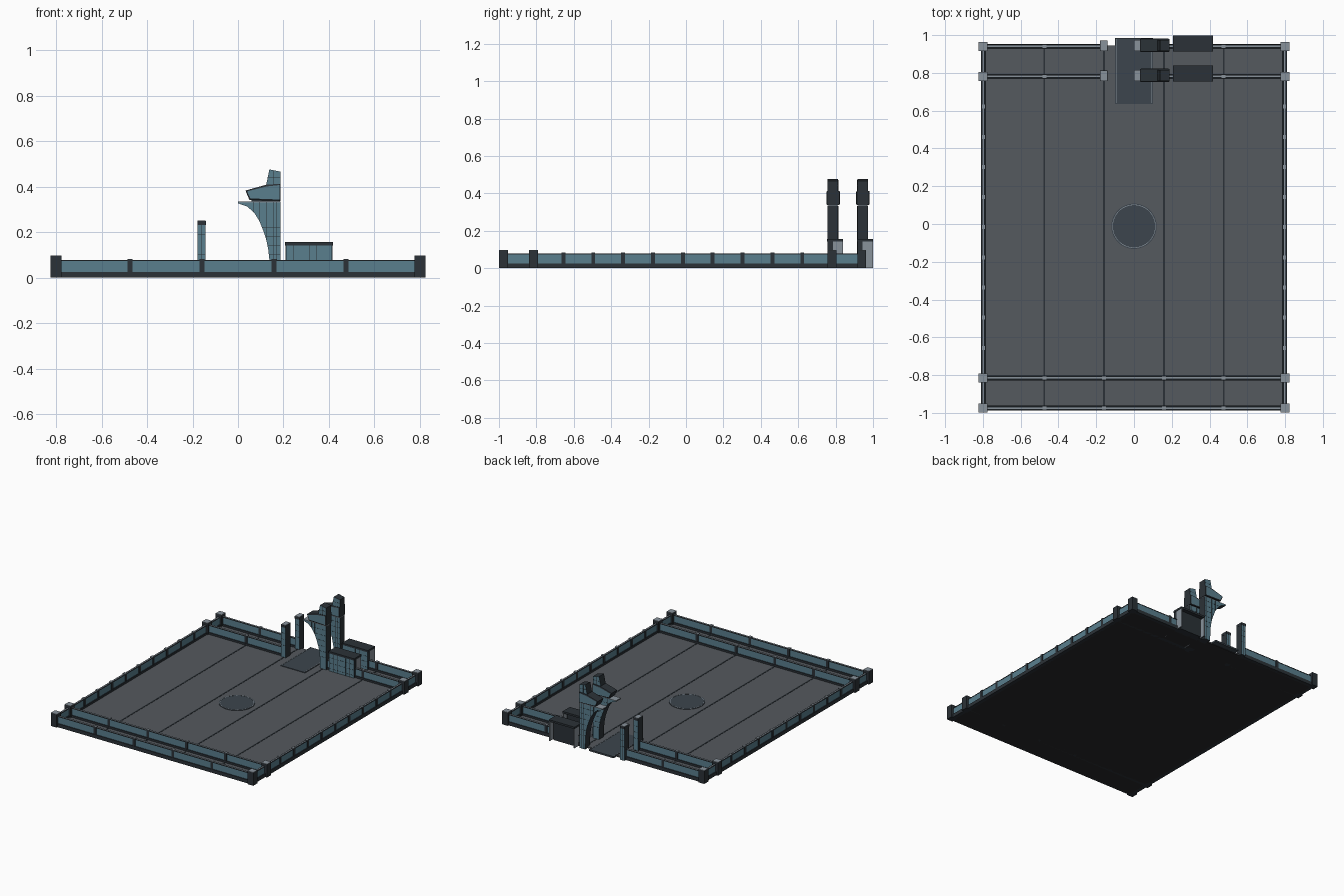
import bpy, bmesh, math
from mathutils import Matrix, Vector

if "Cube" in bpy.data.objects:
    bpy.data.objects.remove(bpy.data.objects["Cube"])


def mat(name, r, g, b):
    m = bpy.data.materials.new(name)
    m.diffuse_color = (r, g, b, 1)
    m.use_nodes = True
    m.node_tree.nodes["Principled BSDF"].inputs["Base Color"].default_value = m.diffuse_color
    return m


GLASS = mat("blue_glass", 0.10, 0.21, 0.27)
DARK = mat("dark_metal", 0.024, 0.031, 0.038)
LIGHT = mat("light_metal", 0.25, 0.29, 0.33)
FLOOR = mat("floor_grey", 0.09, 0.10, 0.112)
UNDER = mat("underside", 0.022, 0.022, 0.024)
PAD = mat("pad_slate", 0.045, 0.06, 0.075)


def finish(name, bm, *mats):
    me = bpy.data.meshes.new(name)
    bmesh.ops.recalc_face_normals(bm, faces=bm.faces)
    bm.to_mesh(me)
    bm.free()
    for m in mats:
        me.materials.append(m)
    ob = bpy.data.objects.new(name, me)
    bpy.context.collection.objects.link(ob)
    return ob


def boxes(name, m, items):
    """One object from boxes given as (x0, x1, y0, y1, z0, z1)."""
    bm = bmesh.new()
    for x0, x1, y0, y1, z0, z1 in items:
        c = Vector((x0 + x1, y0 + y1, z0 + z1)) / 2
        s = (x1 - x0, y1 - y0, z1 - z0, 1)
        bmesh.ops.create_cube(bm, size=1, matrix=Matrix.Translation(c) @ Matrix.Diagonal(s))
    return finish(name, bm, m)


def prism(name, pts, y0, y1, frame=0.0):
    """Extrude an x-z profile along y; dark sides, glass front and back."""
    bm = bmesh.new()
    f = bm.faces.new([bm.verts.new((x, y0, z)) for x, z in pts])
    r = bmesh.ops.extrude_face_region(bm, geom=[f])
    bmesh.ops.translate(bm, vec=(0, y1 - y0, 0),
                        verts=[v for v in r["geom"] if isinstance(v, bmesh.types.BMVert)])
    bm.normal_update()
    caps = [f for f in bm.faces if abs(f.normal.y) > 0.9]
    if frame:
        bmesh.ops.inset_individual(bm, faces=caps, thickness=frame, depth=-0.003)
    for f in caps:
        f.material_index = 1
    return finish(name, bm, DARK, GLASS)


# Key grid positions
PX, PY = 0.317, 0.1596
XS = [-0.475, -0.158, 0.158, 0.475]
ROWS = [-0.975, -0.815, 0.781, 0.94]
BACK = ROWS[2:]
WX = 0.797

# Floor slab, seams and underside grid
boxes("floor_slab", FLOOR, [(-0.79, 0.79, -0.98, 0.945, 0.004, 0.012)])
boxes("floor_underside", UNDER, [(-0.79, 0.79, -0.98, 0.945, 0, 0.004)])
boxes("floor_seams", DARK, [(x - 0.005, x + 0.005, -0.98, 0.945, 0.011, 0.0135) for x in XS])

# Walls: plinth, glass, rails and small posts
runs = [(-WX, WX, y, y) for y in ROWS[:2]]
runs += [r for y in BACK for r in ((-WX, -0.16, y, y), (0.185, WX, y, y))]
runs += [(s * WX, s * WX, ROWS[0], ROWS[3]) for s in (-1, 1)]


def wall(name, m, half, z0, z1):
    items = []
    for x0, x1, y0, y1 in runs:
        dx, dy = (half, 0) if x0 == x1 else (0, half)
        items.append((x0 - dx, x1 + dx, y0 - dy, y1 + dy, z0, z1))
    boxes(name, m, items)


wall("wall_plinth", DARK, 0.013, 0, 0.026)
wall("wall_glass", GLASS, 0.007, 0.026, 0.074)
wall("wall_top_rail", DARK, 0.009, 0.073, 0.077)
wall("wall_rail_strip", LIGHT, 0.004, 0.077, 0.0785)

spots = [(x, y) for y in ROWS[:2] for x in XS]
spots += [(x, y) for y in BACK for x in (XS[0], XS[3])]
spots += [(s * WX, ROWS[1] + PY * k) for s in (-1, 1) for k in range(1, 10)]
corners = [(s * 0.80, y) for s in (-1, 1) for y in ROWS]


def posts(name, pts, h, z):
    boxes(name, DARK, [(x - h, x + h, y - h, y + h, 0, z - 0.003) for x, y in pts])
    boxes(name + "_caps", LIGHT, [(x - h, x + h, y - h, y + h, z - 0.003, z) for x, y in pts])


posts("wall_posts", spots, 0.0105, 0.083)
posts("corner_posts", corners, 0.0235, 0.098)

# Entrance mat with light edge strips
boxes("entrance_mat", PAD, [(-0.1, 0.1, 0.636, 0.985, 0.004, 0.016)])
boxes("mat_edges", LIGHT, [(s * 0.094 - 0.002, s * 0.094 + 0.002, 0.64, 0.98, 0.015, 0.0175)
                           for s in (-1, 1)])


# Plain round floor medallion: disc and ring
def ring(name, m, r0, r1, z0, z1):
    bm = bmesh.new()
    n = 48
    prof = [(r0, z0), (r1, z0), (r1, z1), (r0, z1)]
    loops = [[bm.verts.new((r * math.cos(2 * math.pi * i / n),
                            r * math.sin(2 * math.pi * i / n) - 0.012, z))
              for r, z in prof] for i in range(n)]
    for i in range(n):
        a, b = loops[i], loops[(i + 1) % n]
        for k in range(4):
            bm.faces.new((a[k], b[k], b[(k + 1) % 4], a[(k + 1) % 4]))
    finish(name, bm, m)


bm = bmesh.new()
bmesh.ops.create_cone(bm, cap_ends=True, segments=48, radius1=0.12, radius2=0.12,
                      depth=0.005, matrix=Matrix.Translation((0, -0.012, 0.0125)))
finish("floor_medallion", bm, PAD)
ring("medallion_ring", LIGHT, 0.112, 0.115, 0.014, 0.016)

# Tower profiles (x, z)
CURVE = [(0.14, 0), (0.138, 0.08), (0.133, 0.125), (0.125, 0.165), (0.112, 0.205),
         (0.094, 0.25), (0.07, 0.287), (0.04, 0.313), (0.0, 0.327)]
CABIN = [(0.05, 0.342), (0.187, 0.338), (0.187, 0.413), (0.125, 0.409), (0.033, 0.383)]
HEAD = [(0.124, 0.408), (0.187, 0.411), (0.187, 0.466), (0.138, 0.476)]


def curve_x(z):
    for (xa, za), (xb, zb) in zip(CURVE, CURVE[1:]):
        if za <= z <= zb:
            return xa + (xb - xa) * (z - za) / (zb - za)


for tag, y in zip(("inner", "outer"), BACK):
    a, b = y - 0.024, y + 0.033
    # Curved gate tower with ledge, cabin and head
    prism(tag + "_tower_shaft", CURVE + [(0.0, 0.331), (0.187, 0.333), (0.187, 0)], a, b)
    boxes(tag + "_tower_ledge", LIGHT, [(0.0, 0.187, a, b, 0.331, 0.335)])
    boxes(tag + "_tower_neck", DARK, [(0.06, 0.185, a + 0.005, b - 0.005, 0.333, 0.343)])
    cab = prism(tag + "_tower_cabin", CABIN, a - 0.003, b + 0.006, 0.008)
    prism(tag + "_tower_head", HEAD, a, b)
    # Mullions on both faces
    bars = [(curve_x(z), 0.187, z - 0.0008, z + 0.0008) for z in (0.1, 0.14, 0.18, 0.22, 0.26, 0.3)]
    bars += [(x - 0.0008, x + 0.0008, 0, 0.333) for x in (0.155, 0.171)]
    bars += [(x - 0.0008, x + 0.0008, z, 0.333) for x, z in ((0.125, 0.165), (0.094, 0.25), (0.07, 0.287))]
    bars += [(0.155, 0.1566, 0.412, 0.47), (0.13, 0.187, 0.44, 0.4416)]
    boxes(tag + "_tower_mullions", DARK, [(p, q, f - 0.0008, f + 0.0008, r, s)
                                          for p, q, r, s in bars for f in (a, b)])

    # Opposite gate pillar
    p0, p1 = -0.178, -0.142
    prism(tag + "_gate_pillar", [(p0, 0), (p1, 0), (p1, 0.232), (p0, 0.232)], a, b - 0.003)
    boxes(tag + "_pillar_cap", DARK, [(p0 - 0.001, p1 + 0.001, a - 0.001, b - 0.002, 0.232, 0.249)])
    boxes(tag + "_pillar_cap_top", LIGHT, [(p0, p1, a, b - 0.003, 0.249, 0.252)])
    pb = [(p0, p1, z, z + 0.0016) for z in (0.1, 0.145, 0.19)] + [(-0.161, -0.1594, 0, 0.232)]
    boxes(tag + "_pillar_mullions", DARK, [(p, q, f - 0.0008, f + 0.0008, r, s)
                                           for p, q, r, s in pb for f in (a, b - 0.003)])

    # Guard booth: glass front block, light end panels, roof
    e = y + 0.059
    prism(tag + "_booth_body", [(0.211, 0), (0.413, 0), (0.413, 0.142), (0.211, 0.142)], a, y + 0.008)
    boxes(tag + "_booth_back", DARK, [(0.225, 0.40, y + 0.008, y + 0.03, 0, 0.142)])
    boxes(tag + "_booth_end_panels", LIGHT, [(x, x + 0.006, y + 0.004, e, 0, 0.143)
                                             for x in (0.209, 0.409)])
    boxes(tag + "_booth_roof", DARK, [(0.207, 0.417, a - 0.002, e, 0.142, 0.156)])
    bb = [(0.211, 0.413, z, z + 0.0016) for z in (0.03, 0.07, 0.11)]
    bb += [(0.211 + 0.0337 * k, 0.2126 + 0.0337 * k, 0, 0.142) for k in range(1, 6)]
    boxes(tag + "_booth_mullions", DARK, [(p, q, a - 0.0008, a + 0.0008, r, s) for p, q, r, s in bb])
